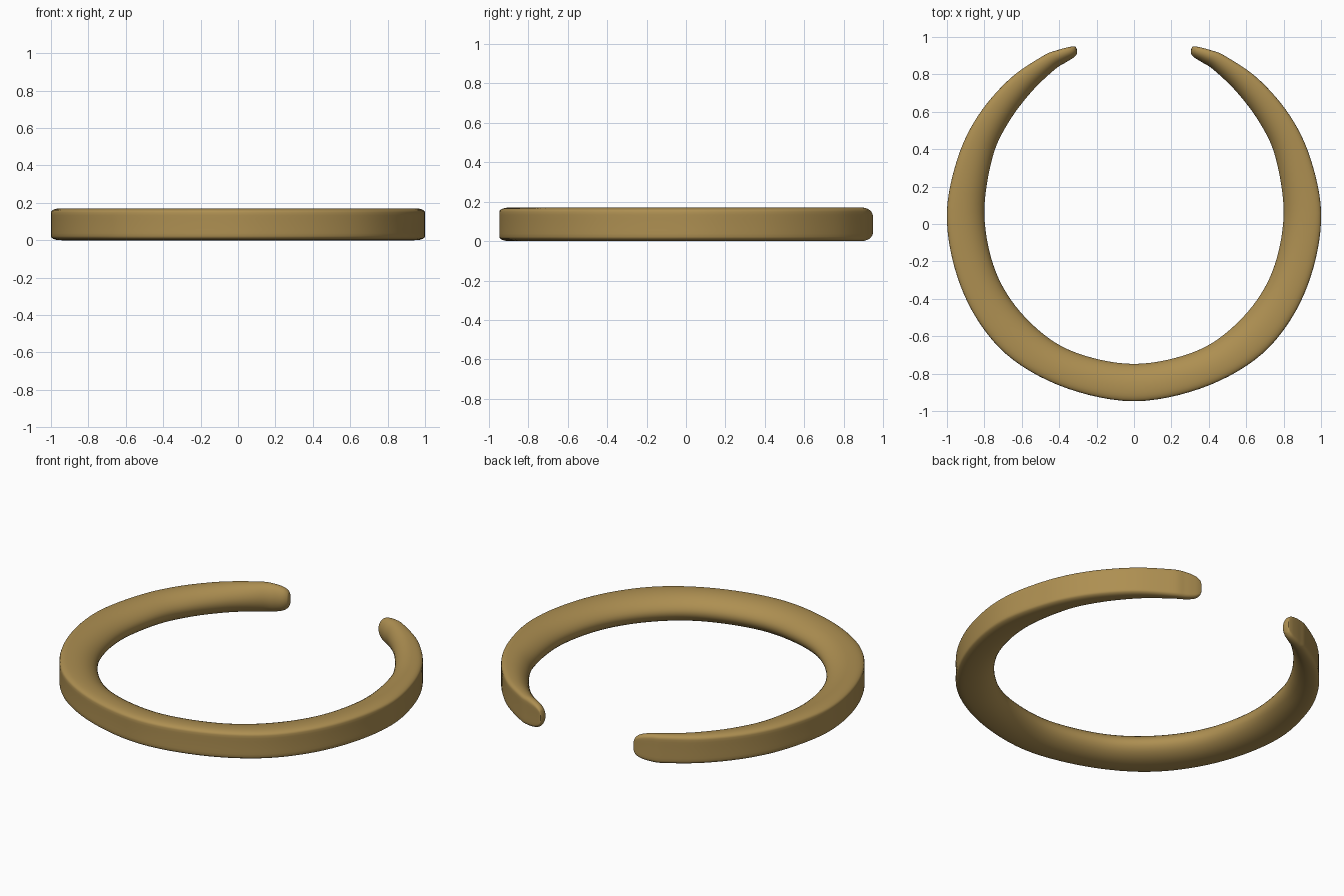
import bpy, bmesh
from mathutils import Vector

if "Cube" in bpy.data.objects:
    bpy.data.objects.remove(bpy.data.objects["Cube"])

HALF_H = 0.0855

# Stations from front middle to right tip: outer x, y, inner x, y, height factor
stations = [
    (0.0, -0.947, 0.0, -0.748, 1), (0.353, -0.88, 0.25, -0.708, 1),
    (0.647, -0.725, 0.45, -0.615, 1), (0.838, -0.51, 0.635, -0.437, 1),
    (0.957, -0.24, 0.752, -0.22, 1), (1.0, 0.06, 0.80, 0.06, 1),
    (0.943, 0.35, 0.757, 0.355, 1), (0.834, 0.578, 0.673, 0.54, 1),
    (0.665, 0.775, 0.55, 0.705, 1), (0.487, 0.898, 0.425, 0.825, 1),
    (0.41, 0.929, 0.365, 0.864, 0.95), (0.352, 0.945, 0.325, 0.888, 0.8),
    (0.322, 0.949, 0.308, 0.905, 0.58), (0.312, 0.948, 0.304, 0.915, 0.35),
]
# Half cross-section: 0 = outer wall to 1 = inner edge, height factor
half = [(0, 0.35), (0, 0.74), (0.04, 0.88), (0.14, 0.97), (0.3, 1.0), (0.5, 0.96),
        (0.7, 0.82), (0.87, 0.57), (0.97, 0.28)]
section = half + [(1, 0)] + [(u, -v) for u, v in reversed(half)]


def spline(pts, steps):
    """Smooth open curve through the points."""
    p = [Vector(q) for q in pts]
    p = [2 * p[0] - p[1]] + p + [2 * p[-1] - p[-2]]
    out = []
    for i in range(1, len(p) - 2):
        a, b, c, d = p[i - 1:i + 3]
        for s in range(steps):
            t = s / steps
            out.append(0.5 * (2 * b + (c - a) * t + (2 * a - 5 * b + 4 * c - d) * t * t
                              + (3 * b - a - 3 * c + d) * t ** 3))
    return out + [p[-2]]


# Open bangle: sweep the D section along both mirrored halves
left = [(-a, b, -c, d, h) for a, b, c, d, h in reversed(stations[1:])]
rings = spline(left + stations, 6)
profile = spline(section, 2)
bm = bmesh.new()
loops = []
for ox, oy, ix, iy, h in rings:
    h = min(h, 1)
    loops.append([bm.verts.new((ox + (ix - ox) * u, oy + (iy - oy) * u,
                                HALF_H * (1 + max(-1, min(1, v)) * h)))
                  for u, v in profile])
n = len(profile)
for a, b in zip(loops, loops[1:]):
    for i in range(n):
        j = (i + 1) % n
        bm.faces.new((a[i], a[j], b[j], b[i]))
# Rounded tip caps
for loop, sign in ((loops[0], 1), (loops[-1], -1)):
    centre = sum((v.co for v in loop), Vector()) / n
    tip = bm.verts.new(centre + Vector((sign * 0.004, 0, 0)))
    for i in range(n):
        bm.faces.new((loop[i], loop[(i + 1) % n], tip))
bmesh.ops.recalc_face_normals(bm, faces=bm.faces)
mesh = bpy.data.meshes.new("open_bangle")
bm.to_mesh(mesh)
bm.free()
bangle = bpy.data.objects.new("open_bangle", mesh)
bpy.context.collection.objects.link(bangle)

brass = bpy.data.materials.new("antique_brass")
brass.diffuse_color = (0.42, 0.275, 0.083, 1)
brass.use_nodes = True
brass.node_tree.nodes["Principled BSDF"].inputs["Base Color"].default_value = brass.diffuse_color
mesh.materials.append(brass)

bpy.context.view_layer.objects.active = bangle
bangle.select_set(True)
bpy.ops.object.shade_smooth_by_angle(angle=0.9)
